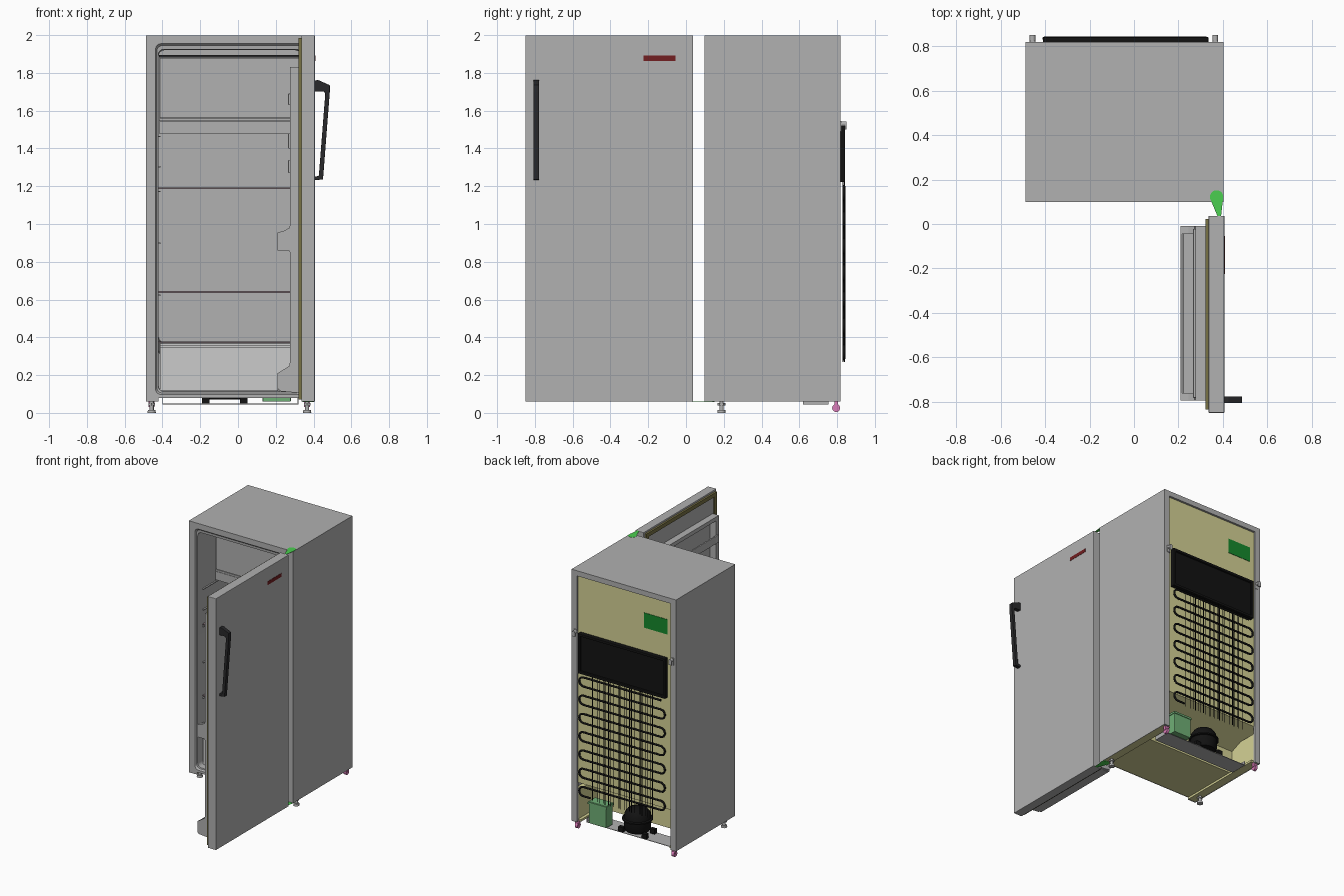
import bpy, bmesh, math
from mathutils import Vector, Matrix

if "Cube" in bpy.data.objects:
    bpy.data.objects.remove(bpy.data.objects["Cube"])


def mat(name, r, g, b):
    m = bpy.data.materials.new(name)
    m.diffuse_color = (r, g, b, 1)
    m.use_nodes = True
    m.node_tree.nodes["Principled BSDF"].inputs["Base Color"].default_value = m.diffuse_color
    return m


GREY = mat("steel_grey", .44, .44, .44)
FOAM = mat("foam_yellow", .66, .64, .3)
BLACK = mat("black", .006, .006, .006)
DARK = mat("dark_grey", .022, .022, .024)
GREEN = mat("hinge_green", .07, .62, .08)
LABEL = mat("label_green", .008, .25, .025)
BOXGREEN = mat("box_green", .16, .43, .18)
RED = mat("red", .17, .013, .015)
PINK = mat("pink", .7, .2, .48)
OLIVE = mat("gasket_olive", .19, .17, .06)
CLEAR = mat("clear_plastic", .8, .8, .8)
GLASS = mat("shelf_glass", .25, .19, .21)


def finish(name, bm, m=None, bevel=0, smooth=False):
    bmesh.ops.recalc_face_normals(bm, faces=bm.faces)
    me = bpy.data.meshes.new(name)
    bm.to_mesh(me)
    bm.free()
    ob = bpy.data.objects.new(name, me)
    bpy.context.collection.objects.link(ob)
    me.materials.append(m or GREY)
    if bevel:
        md = ob.modifiers.new("bevel", 'BEVEL')
        md.width, md.segments = bevel, 2
    if smooth:
        bpy.ops.object.select_all(action='DESELECT')
        ob.select_set(True)
        bpy.context.view_layer.objects.active = ob
        bpy.ops.object.shade_smooth_by_angle(angle=math.radians(35))
    return ob


def box(name, x0, x1, y0, y1, z0, z1, m=None, bevel=0):
    bm = bmesh.new()
    bmesh.ops.create_cube(bm, size=1)
    for v in bm.verts:
        v.co = ((x0 + x1) / 2 + v.co.x * (x1 - x0), (y0 + y1) / 2 + v.co.y * (y1 - y0),
                (z0 + z1) / 2 + v.co.z * (z1 - z0))
    return finish(name, bm, m, bevel)


def prism(name, pts, axis, a, b, m=None, bevel=0, closed=True):
    def place(p, t):
        return {'x': (t, *p), 'y': (p[0], t, p[1]), 'z': (*p, t)}[axis]
    bm = bmesh.new()
    A = [bm.verts.new(place(p, a)) for p in pts]
    B = [bm.verts.new(place(p, b)) for p in pts]
    n = len(pts)
    for i in range(n if closed else n - 1):
        j = (i + 1) % n
        bm.faces.new((A[i], A[j], B[j], B[i]))
    if closed:
        bm.faces.new(A)
        bm.faces.new(B)
    return finish(name, bm, m, bevel)


def cyl(name, p0, p1, r0, r1=None, m=None, seg=20):
    p0, p1 = Vector(p0), Vector(p1)
    d = p1 - p0
    M = Matrix.Translation((p0 + p1) / 2) @ d.to_track_quat('Z', 'Y').to_matrix().to_4x4()
    bm = bmesh.new()
    bmesh.ops.create_cone(bm, cap_ends=True, segments=seg, radius1=r0,
                          radius2=r0 if r1 is None else r1, depth=d.length, matrix=M)
    return finish(name, bm, m, smooth=True)


def rounded(x0, x1, z0, z1, r, y):
    out = []
    for cx, cz, s in ((x1 - r, z1 - r, 0), (x0 + r, z1 - r, 1), (x0 + r, z0 + r, 2), (x1 - r, z0 + r, 3)):
        for k in range(5):
            a = (s + k / 4) * math.pi / 2
            out.append((cx + r * math.cos(a), y, cz + r * math.sin(a)))
    return out


X0, X1, Y0, Y1, ZB, ZU, ZT = -.488, .402, .098, .819, .06, .078, 1.998
XM = (X0 + X1) / 2

# Cabinet outer sheet: sides, top and folded rear flanges
for s, xa, xb in (("left", X0, X0 + .004), ("right", X1 - .004, X1)):
    box(s + "_side_panel", xa, xb, Y0, Y1, ZB, ZT)
box("top_panel", X0, X1, Y0, Y1, ZT - .004, ZT)
box("left_rear_flange", X0, X0 + .045, Y1 - .02, Y1, ZB, ZT)
box("right_rear_flange", X1 - .045, X1, Y1 - .02, Y1, ZB, ZT)
box("top_rear_flange", X0, X1, Y1 - .02, Y1, ZT - .04, ZT)

# Foam underside, compressor niche and back wall, with rails along the bottom edges
prism("foam_back", [(Y0 + .005, ZU), (.56, ZU), (.56, .26), (.62, .285), (.803, .36), (.803, ZT - .002)],
      'x', X0 + .002, X1 - .002, FOAM, closed=False)
for s, xa, xb in (("left", X0 + .004, -.42), ("right", .335, X1 - .004)):
    box(s + "_bottom_rail", xa, xb, Y0 + .006, .8, ZB + .002, ZU, FOAM)
    box(s + "_rail_front", xa, xb, Y0, Y0 + .006, ZB, ZU)
for s, xa in (("left", X0 + .004), ("right", X1 - .044)):
    box(s + "_niche_wall", xa, xa + .04, .55, .797, ZB + .004, .3, FOAM)

# Front frame and inner liner as one lofted skin, raised at the rear over the niche
bm = bmesh.new()
rings = []
for x0, x1, z0, z1, r, y in ((X0, X1, ZU, ZT, .001, Y0), (-.437, .351, .097, 1.955, .03, Y0),
                             (-.43, .344, .105, 1.945, .03, Y0 + .012), (-.422, .336, .113, 1.925, .03, Y0 + .014),
                             (-.42, .334, .115, 1.92, .03, .5),
                             (-.42, .334, .3, 1.92, .03, .53), (-.42, .334, .372, 1.92, .03, .74)):
    rings.append([bm.verts.new(p) for p in rounded(x0, x1, z0, z1, r, y)])
for A, B in zip(rings, rings[1:]):
    for i in range(20):
        bm.faces.new((A[i], A[(i + 1) % 20], B[(i + 1) % 20], B[i]))
bm.faces.new(rings[-1])
finish("inner_liner", bm, smooth=True)

# Freezer compartment, shelves and crisper drawer
box("freezer_flap", -.415, .327, .32, .335, 1.56, 1.88, bevel=.004)
box("freezer_top_bar", -.418, .33, .315, .7, 1.882, 1.895, DARK)
box("freezer_floor", -.418, .33, .32, .72, 1.545, 1.558)
box("drip_tray", -.418, .33, .32, .7, 1.478, 1.486)
box("drip_tray_front", -.418, .33, .32, .33, 1.478, 1.543)
for i, z in enumerate((1.19, .64, .375)):
    box(f"shelf_{i}", -.42, .332, .17, .52 if z < .5 else .72, z - .004, z + .004, GLASS)
for i, z in enumerate((1.47, 1.31, 1.18, .905, .63)):
    box(f"left_shelf_rail_{i}", -.422, -.41, .17, .7, z - .01, z - .004)
    box(f"right_shelf_rail_{i}", .322, .334, .17, .7, z - .01, z - .004)
box("drawer_front", -.412, .324, .16, .17, .118, .368, CLEAR)
box("drawer_back", -.412, .324, .48, .488, .12, .345, CLEAR)
box("drawer_floor", -.412, .324, .16, .488, .12, .128, CLEAR)
box("drawer_left", -.412, -.404, .16, .488, .12, .345, CLEAR)
box("drawer_right", .316, .324, .16, .488, .12, .345, CLEAR)
box("drawer_lip", -.412, .324, .15, .162, .345, .358, CLEAR)

# Open door: panel, gasket and moulded inner lining
D0, D1 = -.85, .037
box("door_panel", .336, .407, D0, D1, ZB, ZT, bevel=.003)
for n, ya, yb, za, zb in (("bottom", D0 + .015, D1 - .015, .072, .1), ("top", D0 + .015, D1 - .015, 1.955, 1.985),
                          ("outer", D0 + .015, D0 + .045, .072, 1.985), ("hinge", D1 - .045, D1 - .015, .072, 1.985)):
    box("gasket_" + n, .321, .337, ya, yb, za, zb, OLIVE)
box("door_lining", .328, .337, D0 + .045, D1 - .045, .1, 1.955)
L0, L1 = -.795, -.01
dam = [(.33, .105), (.222, .115), (.21, .13), (.21, .21), (.25, .235), (.272, .25), (.276, .28), (.276, .85),
       (.268, .86), (.21, .86), (.21, .955), (.245, .965), (.272, .98), (.276, 1.0), (.276, 1.83), (.33, 1.83)]
prism("door_dam_outer", dam, 'y', L0, L0 + .035)
prism("door_dam_hinge", dam, 'y', L1 - .035, L1)
box("door_lining_top", .276, .33, L0, L1, 1.8, 1.83)
for i, (z0, z1, x) in enumerate(((.11, .21, .21), (.86, .95, .21), (1.27, 1.34, .266), (1.4, 1.48, .266), (1.63, 1.69, .266))):
    box(f"door_bin_floor_{i}", x + .005, .33, L0 + .02, L1 - .02, z0, z0 + .012)
    box(f"door_bin_front_{i}", x, x + .012, L0 + .012, L1 - .012, z0, z1, bevel=.003)

# Door handle and plain badge plate
prism("door_handle", [(.406, 1.76), (.425, 1.762), (.486, 1.735), (.486, 1.70), (.45, 1.236), (.406, 1.232),
                      (.406, 1.25), (.428, 1.255), (.462, 1.69), (.455, 1.702), (.406, 1.702)],
      'y', -.807, -.777, DARK, bevel=.002)
box("badge_plate", .405, .409, -.225, -.055, 1.864, 1.891, RED)

# Thin hinge brackets: rounded on the cabinet, narrowing to the door pin
fan = [(.372 + .03 * math.cos(math.radians(a)), .122 + .03 * math.sin(math.radians(a))) for a in range(-15, 196, 15)]
fan += [(.376, .035), (.392, .035)]
prism("top_hinge", fan, 'z', ZT - .0005, ZT + .001, GREEN)
prism("bottom_hinge", fan, 'z', ZB - .002, ZB - .0005, GREEN)

# Front feet, rear wheels and wall spacers
for s, x in (("left", -.457), ("right", .366)):
    cyl(s + "_foot_pad", (x, .188, 0), (x, .188, .016), .022, .02)
    cyl(s + "_foot_stem", (x, .188, .016), (x, .188, .062), .011)
    cyl(s + "_foot_nut", (x, .188, .04), (x, .188, .052), .02, seg=6)
    cyl(s + "_wheel", (x - .011, .795, .026), (x + .011, .795, .026), .021, m=PINK)
    box(s + "_wheel_bracket", x - .016, x + .016, .785, .805, .03, .066, PINK)
    box(s + "_spacer_plate", x - .013, x + .013, .817, .823, 1.49, 1.545)
    cyl(s + "_spacer_arm", (x, .815, 1.53), (x, .85, 1.53), .013)
    box(s + "_spacer_hook", x - .013, x + .013, .843, .85, 1.5, 1.53)

# Rear black evaporator tray with raised rim, and label
box("rear_black_panel", -.4, .325, .803, .828, 1.23, 1.52, BLACK)
for n, a, b, c, d in (("top", -.41, .335, 1.51, 1.53), ("bottom", -.41, .335, 1.222, 1.242),
                      ("left", -.41, -.39, 1.222, 1.53), ("right", .315, .335, 1.222, 1.53)):
    box("rear_panel_rim_" + n, a, b, .806, .842, c, d, BLACK, bevel=.004)
box("rear_label", -.405, -.205, .802, .806, 1.705, 1.82, LABEL)

# Condenser coil ending in a short stub, and its vertical wires
pitch, rows, xa, xb, y = .0704, 13, -.37, .29, .836
path = []
for i in range(rows):
    z = 1.2 - i * pitch
    s = 1 if i % 2 == 0 else -1
    path += [(e, y, z) for e in ((xa, xb) if s > 0 else (xb, xa))]
    for k in range(1, 8):
        a = math.pi * k / 8
        path.append((path[-k][0] + s * pitch / 2 * math.sin(a), y, z - pitch / 2 * (1 - math.cos(a))))
path += [(xb, y, .285), (xb - .06, y, .285)]
cu = bpy.data.curves.new("condenser_coil", 'CURVE')
cu.dimensions = '3D'
cu.bevel_depth, cu.bevel_resolution, cu.use_fill_caps = .0075, 2, True
sp = cu.splines.new('POLY')
sp.points.add(len(path) - 1)
for p, co in zip(sp.points, path):
    p.co = (*co, 1)
cu.materials.append(BLACK)
bpy.context.collection.objects.link(bpy.data.objects.new("condenser_coil", cu))
for i in range(24):
    if i % 8 == 6:
        continue
    x = XM - .26 + i * .0225
    yy = y + (-.005 if i % 2 else .004)
    cyl(f"condenser_wire_{i}", (x, yy, .27), (x, yy, 1.23), .0025, m=BLACK, seg=6)

# Compressor on its thin base plate, with electrical box
box("base_plate", -.4, .32, .62, .755, .045, .049)
for s, x in (("left", -.4), ("right", .316)):
    box(s + "_base_plate_lip", x, x + .004, .62, .755, .045, ZU)
cx, cy = -.07, .69
bm = bmesh.new()
prof = [(0, .07), (.085, .07), (.095, .09), (.097, .15), (.108, .152), (.108, .162), (.095, .166), (.09, .2),
        (.07, .228), (.04, .24), (0, .243)]
vs = [bm.verts.new((cx + r, cy, z)) for r, z in prof]
es = [bm.edges.new(e) for e in zip(vs, vs[1:])]
bmesh.ops.spin(bm, geom=vs + es, cent=(cx, cy, 0), axis=(0, 0, 1), angle=math.tau, steps=28)
bmesh.ops.remove_doubles(bm, verts=bm.verts, dist=1e-5)
finish("compressor", bm, BLACK, smooth=True)
for i, (dx, dy) in enumerate(((-.1, -.05), (.1, -.05), (-.1, .05), (.1, .05))):
    box(f"compressor_foot_{i}", cx + dx - .02, cx + dx + .02, cy + dy - .015, cy + dy + .015, .049, .085, BLACK)
box("electrical_box", .13, .28, .705, .785, .06, .23, BOXGREEN, bevel=.004)
box("electrical_box_lid", .125, .285, .7, .79, .21, .225, BOXGREEN)
